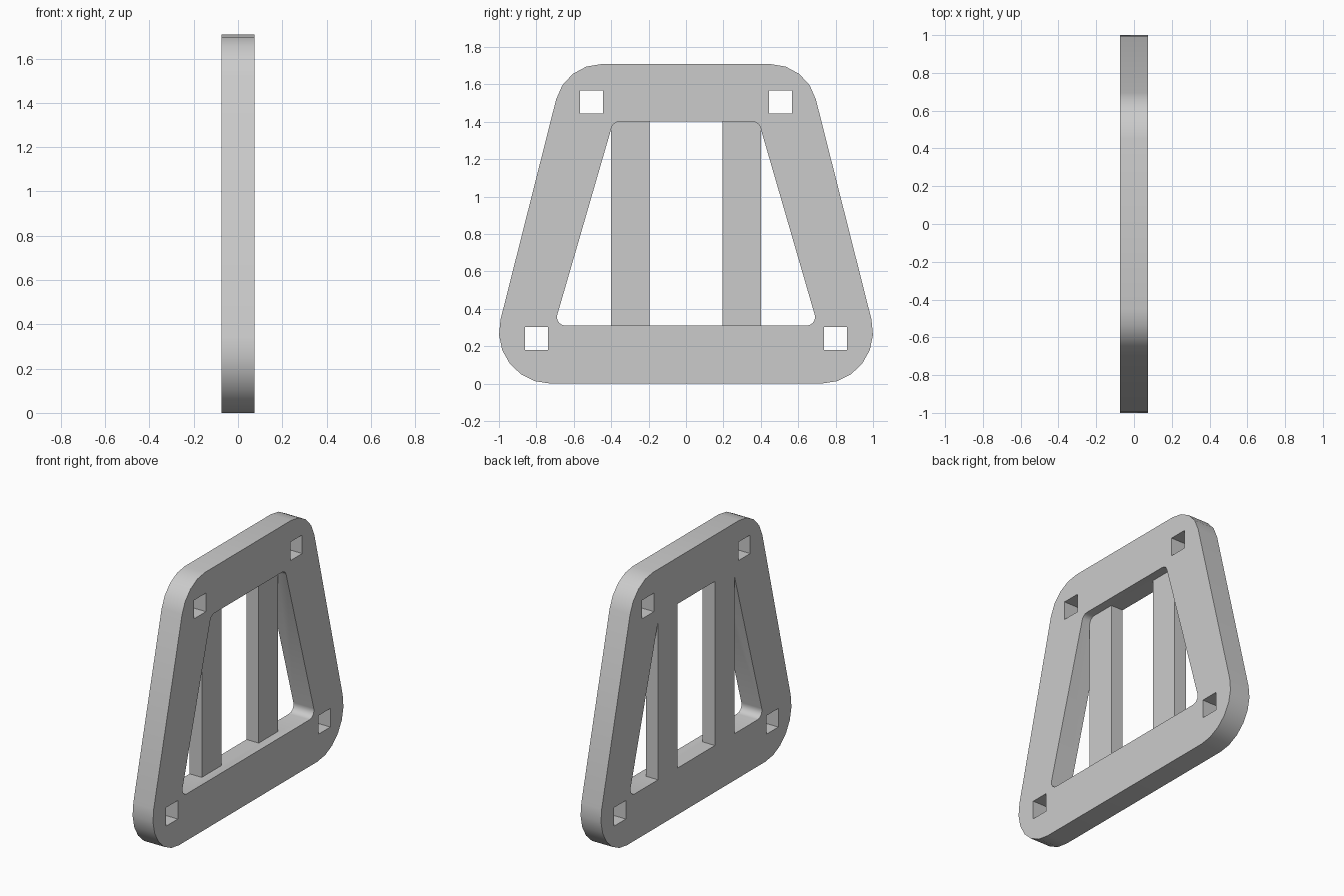
import bpy, bmesh
from math import cos, sin, radians
from mathutils import Vector

cube = bpy.data.objects.get("Cube")
if cube:
    bpy.data.objects.remove(cube, do_unlink=True)

HALF = 0.075        # half the plate thickness
BAR_DEPTH = 0.09

grey = bpy.data.materials.new("grey")
grey.use_nodes = True
grey.diffuse_color = (0.6, 0.6, 0.6, 1)
grey.node_tree.nodes["Principled BSDF"].inputs["Base Color"].default_value = (0.6, 0.6, 0.6, 1)


def arc(cy, cz, r, start, end, steps):
    """Points of a corner arc in the side plane."""
    angles = [radians(start + (end - start) * i / steps) for i in range(steps + 1)]
    return [(cy + r * cos(a), cz + r * sin(a)) for a in angles]


def trapezoid(low, high, lean, low_steps, high_steps):
    """Symmetric rounded trapezoid; low and high are (y, z, radius)."""
    side = arc(*low, -90, lean, low_steps) + arc(*high, lean, 90, high_steps)
    return side + [(-y, z) for y, z in reversed(side)]


def square(cy, cz, h=0.0615):
    return [(cy - h, cz - h), (cy + h, cz - h), (cy + h, cz + h), (cy - h, cz + h)]


def finish(name, bm):
    bmesh.ops.recalc_face_normals(bm, faces=bm.faces)
    mesh = bpy.data.meshes.new(name)
    bm.to_mesh(mesh)
    bm.free()
    mesh.materials.append(grey)
    obj = bpy.data.objects.new(name, mesh)
    bpy.context.collection.objects.link(obj)
    return obj


def plate(name, loops, x0, x1):
    """Fill an outline with holes and extrude it along x."""
    bm = bmesh.new()
    for loop in loops:
        verts = [bm.verts.new((x0, y, z)) for y, z in loop]
        for a, b in zip(verts, verts[1:] + verts[:1]):
            bm.edges.new((a, b))
    bmesh.ops.triangle_fill(bm, edges=bm.edges[:], use_beauty=True, normal=Vector((1, 0, 0)))
    new = bmesh.ops.extrude_face_region(bm, geom=bm.faces[:], use_keep_orig=True)["geom"]
    moved = [v for v in new if isinstance(v, bmesh.types.BMVert)]
    bmesh.ops.translate(bm, verts=moved, vec=(x1 - x0, 0, 0))
    return finish(name, bm)


# Frame with a large opening and four square bolt holes
outer = trapezoid((0.725, 0.275, 0.275), (0.452, 1.458, 0.25), 14.1, 6, 4)
inner = trapezoid((0.645, 0.355, 0.045), (0.355, 1.355, 0.045), 16.2, 5, 4)
holes = [square(s * y, z) for s in (-1, 1) for y, z in ((0.8, 0.24), (0.505, 1.505))]
frame = plate("frame", [outer, inner] + holes, -HALF, HALF)

# Two thinner upright bars, flush with one face and merged into the frame
for side in (-1, 1):
    y0, y1 = sorted((side * 0.196, side * 0.401))
    outline = [(y0, 0.28), (y1, 0.28), (y1, 1.43), (y0, 1.43)]
    bar = plate("upright_bar", [outline], -HALF, BAR_DEPTH - HALF)
    mod = frame.modifiers.new("merge_bar", "BOOLEAN")
    mod.operation = "UNION"
    mod.solver = "EXACT"
    mod.object = bar
    bpy.context.view_layer.objects.active = frame
    bpy.ops.object.modifier_apply(modifier=mod.name)
    bpy.data.objects.remove(bar, do_unlink=True)

# Smooth rounded corners, crisp edges
bpy.ops.object.select_all(action="DESELECT")
frame.select_set(True)
bpy.context.view_layer.objects.active = frame
bpy.ops.object.shade_smooth_by_angle(angle=radians(30))
